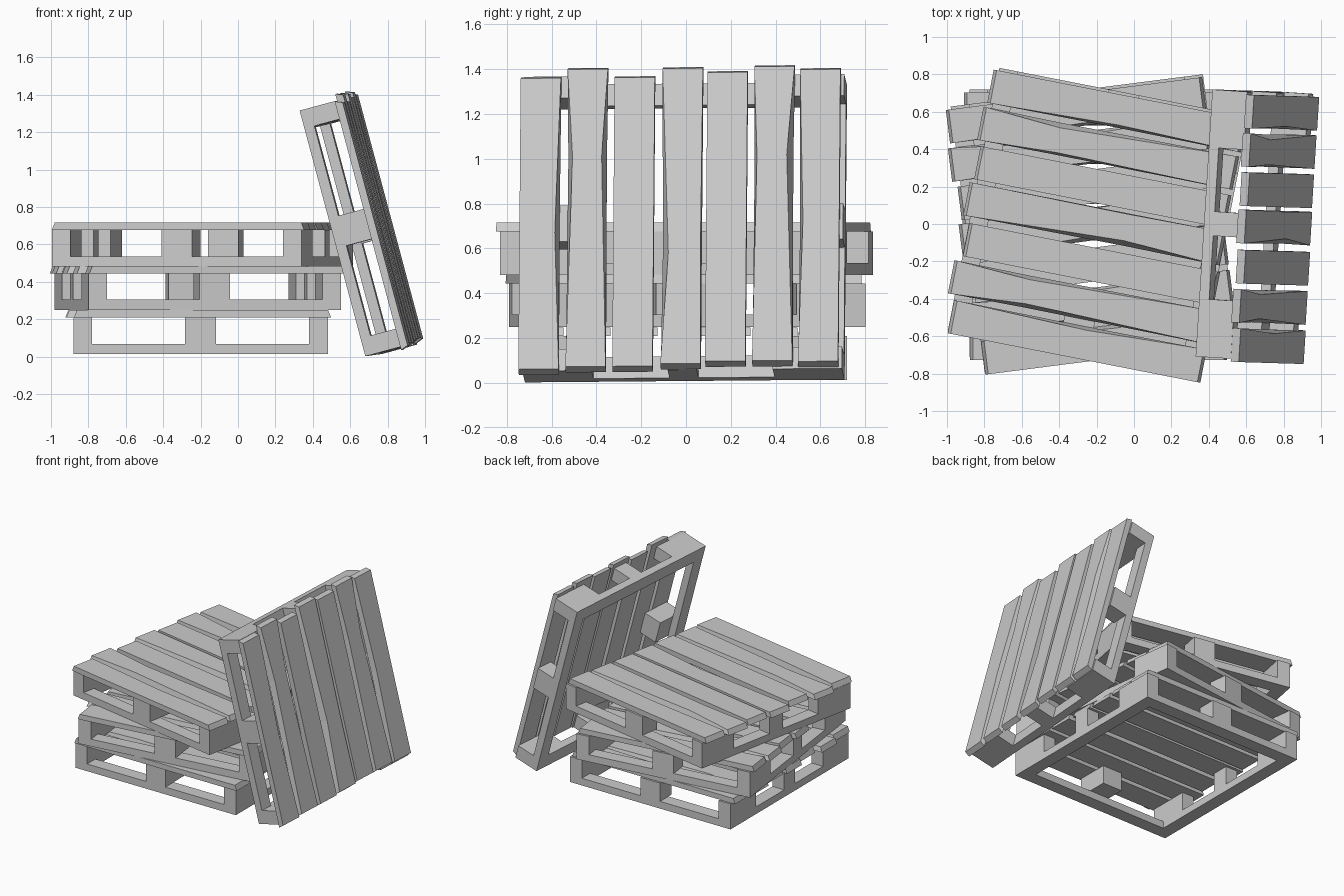
import bpy, bmesh
from math import radians
from mathutils import Matrix, Vector, Euler

if "Cube" in bpy.data.objects:
    bpy.data.objects.remove(bpy.data.objects["Cube"])

HX, HY = 0.68, 0.715              # half size of the pallet frame
Z_FRAME, Z_BLOCK, Z_TOP = 0.055, 0.195, 0.235
BOARD = 0.10                      # width of the bottom boards


def finish(name, bm, matrix):
    bmesh.ops.recalc_face_normals(bm, faces=bm.faces[:])
    mesh = bpy.data.meshes.new(name)
    bm.to_mesh(mesh)
    bm.free()
    obj = bpy.data.objects.new(name, mesh)
    obj.matrix_world = matrix
    bpy.context.collection.objects.link(obj)


def add_box(bm, x0, x1, y0, y1, z0, z1):
    size = Matrix.Diagonal((x1 - x0, y1 - y0, z1 - z0, 1))
    mid = Vector((x0 + x1, y0 + y1, z0 + z1)) / 2
    bmesh.ops.create_cube(bm, size=1, matrix=Matrix.Translation(mid) @ size)


def add_slat(bm, y, x0, x1, pinch_neg, pinch_pos, pinch_x):
    """Worn board: the upper face is nipped in at one point along its length."""
    w, slant = 0.09, 0.008
    rings = []
    for x, a, b, s in ((x0, 0, 0, slant), (pinch_x, pinch_neg, pinch_pos, 0), (x1, 0, 0, -slant)):
        rings.append([bm.verts.new(p) for p in (
            (x - s, y - w + a * 0.15, Z_BLOCK), (x - s, y + w - b * 0.15, Z_BLOCK),
            (x + s, y + w - b, Z_TOP), (x + s, y - w + a, Z_TOP))])
    for r, q in zip(rings, rings[1:]):
        for i in range(4):
            j = (i + 1) % 4
            bm.faces.new((r[i], r[j], q[j], q[i]))
    bm.faces.new(rings[0])
    bm.faces.new(rings[-1])


# y centre, start, end, nip on -y edge, nip on +y edge, nip position
SLATS = [
    (-0.64, -0.67, 0.69, 0.0, 0.022, 0.05),
    (-0.43, -0.71, 0.68, 0.025, 0.025, -0.30),
    (-0.22, -0.67, 0.68, 0.0, 0.0, 0.0),
    (-0.005, -0.71, 0.67, 0.032, 0.005, 0.15),
    (0.195, -0.69, 0.66, 0.0, 0.0, 0.0),
    (0.405, -0.715, 0.66, 0.015, 0.032, -0.30),
    (0.61, -0.70, 0.665, 0.018, 0.0, 0.0),
]


def pallet(name, location, rotation):
    matrix = Matrix.Translation(location) @ rotation.to_4x4()

    # bottom ring of four boards
    bm = bmesh.new()
    outer = [(-HX, -HY), (HX, -HY), (HX, HY), (-HX, HY)]
    ix, iy = HX - BOARD, HY - BOARD
    inner = [(-ix, -iy), (ix, -iy), (ix, iy), (-ix, iy)]
    loops = [[bm.verts.new((x, y, z)) for x, y in ring]
             for ring, z in ((outer, 0), (outer, Z_FRAME), (inner, Z_FRAME), (inner, 0))]
    for k in range(4):
        a, b = loops[k], loops[(k + 1) % 4]
        for i in range(4):
            j = (i + 1) % 4
            bm.faces.new((a[i], a[j], b[j], b[i]))
    finish(name + "_bottom_frame", bm, matrix)

    # spacer blocks: corners, end middles, front and back middles
    bm = bmesh.new()
    for s in (-1, 1):
        xs = sorted((s * HX, s * (HX - 0.10)))
        for t in (-1, 1):
            ys = sorted((t * HY, t * (HY - 0.31)))
            add_box(bm, *xs, *ys, Z_FRAME, Z_BLOCK)
        add_box(bm, *xs, -0.065, 0.065, Z_FRAME, Z_BLOCK)
    add_box(bm, -0.083, 0.083, -HY, -HY + 0.24, Z_FRAME, Z_BLOCK)
    add_box(bm, -0.083, 0.083, HY - 0.14, HY, Z_FRAME, Z_BLOCK)
    finish(name + "_blocks", bm, matrix)

    # top deck
    bm = bmesh.new()
    for slat in SLATS:
        add_slat(bm, *slat)
    finish(name + "_deck_slats", bm, matrix)


def yaw(deg):
    return Matrix.Rotation(radians(deg), 3, 'Z')


# twisted stack of three
pallet("lower_pallet", (-0.20, 0.003, 0.013), yaw(0))
pallet("middle_pallet", (-0.215, 0.005, 0.249), yaw(7.3))
pallet("upper_pallet", (-0.19, 0.002, 0.481), yaw(-11.1))

# one pallet leaning on the stack
lean = Matrix.Rotation(radians(0.5), 3, 'X') @ yaw(-3.6) @ Matrix.Rotation(radians(75), 3, 'Y')
pallet("leaning_pallet", (0.55, 0.0, 0.665), lean)
